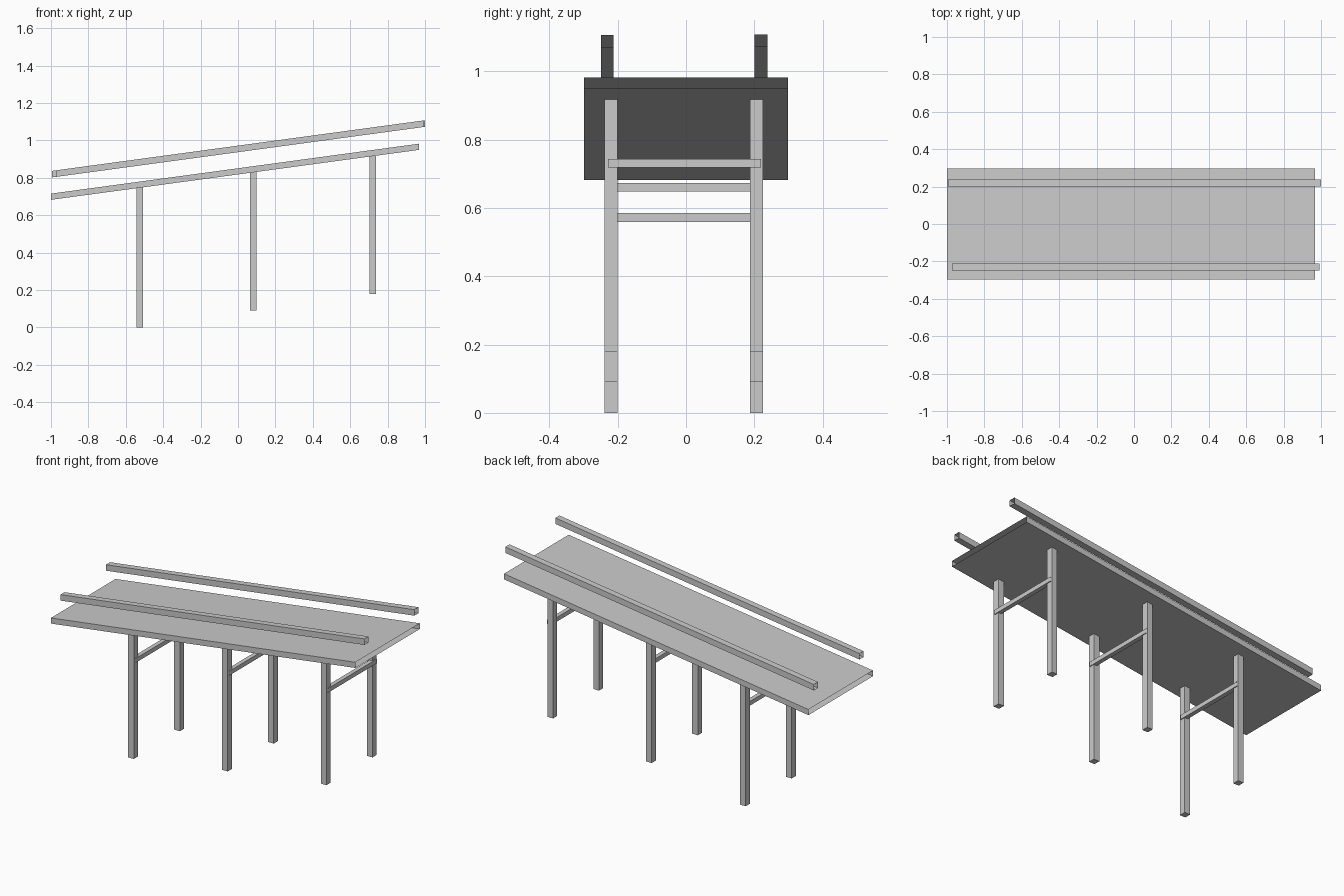
import bpy

if "Cube" in bpy.data.objects:
    bpy.data.objects.remove(bpy.data.objects["Cube"])

SLOPE = 0.1357  # rise per unit of x


def box(name, x, y, z, slope=0.0, open_axis=None):
    """Box from (min, max) ranges; z is sheared along x; ends may be left open."""
    verts = [(a, b, c + slope * a) for a in x for b in y for c in z]
    faces = {
        "x": [(0, 1, 3, 2), (4, 6, 7, 5)],
        "y": [(0, 4, 5, 1), (2, 3, 7, 6)],
        "z": [(0, 2, 6, 4), (1, 5, 7, 3)],
    }
    mesh = bpy.data.meshes.new(name)
    mesh.from_pydata(verts, [], [f for k, fs in faces.items() if k != open_axis for f in fs])
    mesh.update()
    obj = bpy.data.objects.new(name, mesh)
    bpy.context.collection.objects.link(obj)
    return obj


# Sloping deck, a hollow sheet open at both ends
DECK_BOTTOM = 0.818
box("deck", (-1, 0.967), (-0.298, 0.298), (DECK_BOTTOM, DECK_BOTTOM + 0.033), SLOPE, "x")

# Hand rails floating parallel to the deck, open tubes
box("front_rail", (-0.973, 0.992), (-0.249, -0.212), (0.937, 0.972), SLOPE, "x")
box("back_rail", (-0.994, 1.0), (0.201, 0.239), (0.937, 0.972), SLOPE, "x")

# Three trestles: pair of legs and a cross bar, stepping up the slope
for i, (x, foot, bar_z) in enumerate([(-0.525, 0.0, 0.572),
                                      (0.082, 0.09, 0.661),
                                      (0.72, 0.18, 0.731)], 1):
    top = DECK_BOTTOM + SLOPE * x + 0.002
    for side, y in (("front", (-0.238, -0.2)), ("back", (0.187, 0.225))):
        box(f"{side}_leg_{i}", (x - 0.018, x + 0.018), y, (foot, top))
    box(f"cross_bar_{i}", (x - 0.002, x + 0.023), (-0.228, 0.22),
        (bar_z - 0.0125, bar_z + 0.0125), 0.0, "y")
